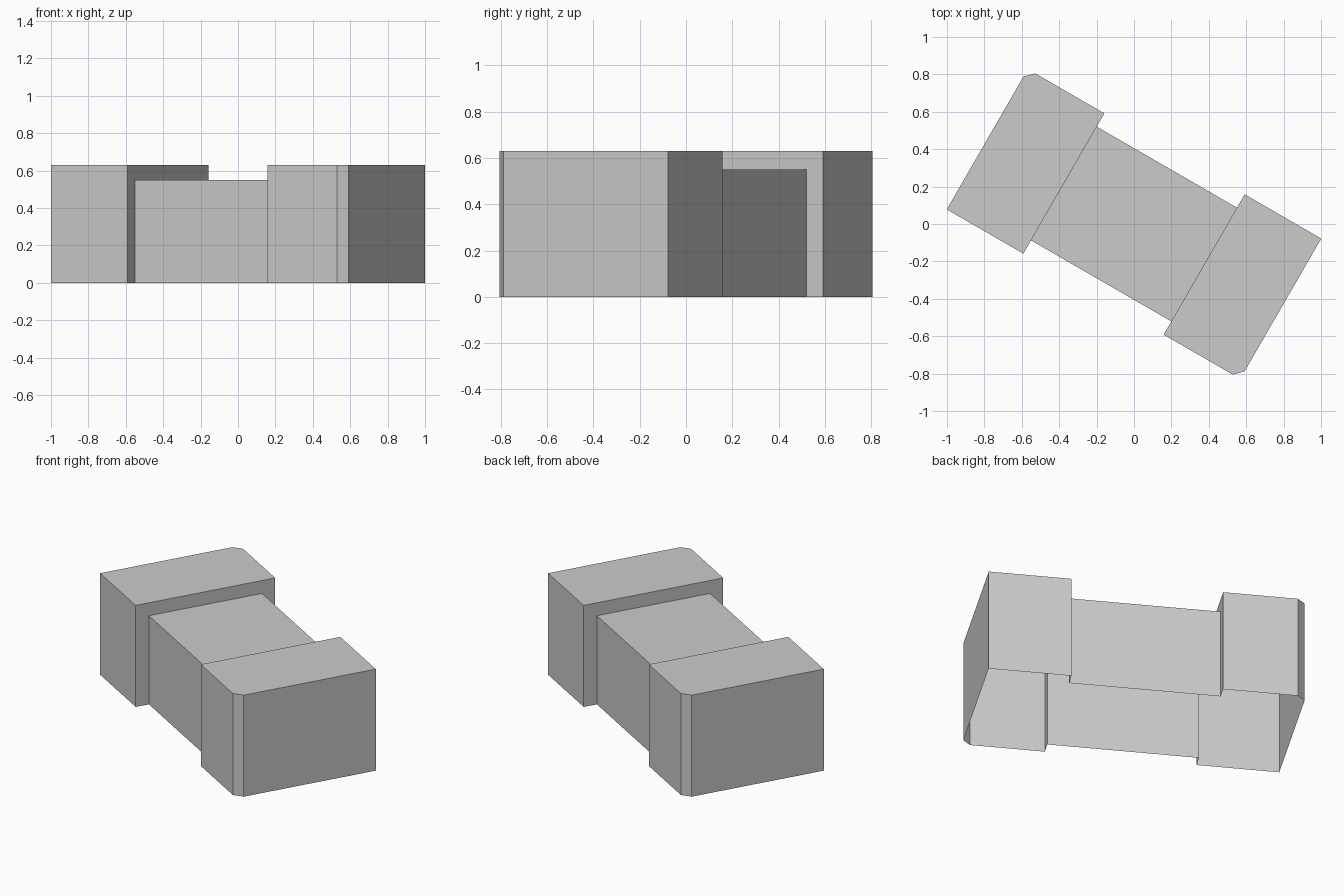
import bpy
import bmesh
from math import radians
from mathutils import Matrix

cube = bpy.data.objects.get("Cube")
if cube:
    bpy.data.objects.remove(cube, do_unlink=True)

TILT = radians(-30)
INNER, OUTER, CHAMFER = 0.433, 0.906, 0.046
END_W, END_H = 0.433, 0.63
MID_W, MID_H = 0.351, 0.55

grey = bpy.data.materials.new("light_grey")
grey.use_nodes = True
colour = (0.6, 0.6, 0.6, 1)
grey.diffuse_color = colour
grey.node_tree.nodes["Principled BSDF"].inputs["Base Color"].default_value = colour


def arch(x, w, h):
    """Upright three-sided outline at a given x, open at the ground."""
    return [(x, -w, 0), (x, -w, h), (x, w, h), (x, w, 0)]


def make_object(name, faces, turn):
    bm = bmesh.new()
    for points in faces:
        bm.faces.new([bm.verts.new(p) for p in points])
    bmesh.ops.remove_doubles(bm, verts=bm.verts, dist=0.0005)
    bmesh.ops.recalc_face_normals(bm, faces=bm.faces)
    # Open shells: make sure the roof points up, and the walls follow it
    roof = max(bm.faces, key=lambda f: f.calc_center_median().z)
    if roof.normal.z < 0:
        bmesh.ops.reverse_faces(bm, faces=bm.faces)
    bm.transform(Matrix.Rotation(turn, 4, "Z"))
    mesh = bpy.data.meshes.new(name)
    bm.to_mesh(mesh)
    bm.free()
    mesh.materials.append(grey)
    obj = bpy.data.objects.new(name, mesh)
    bpy.context.collection.objects.link(obj)


# Wide end block: walls, roof and the stepped face around the middle
plan = [(INNER, -END_W), (OUTER - CHAMFER, -END_W), (OUTER, -END_W + CHAMFER),
        (OUTER, END_W), (INNER, END_W)]
end_faces = [[(*a, 0), (*b, 0), (*b, END_H), (*a, END_H)]
             for a, b in zip(plan, plan[1:])]
end_faces.append([(*p, END_H) for p in plan])
end_faces.append(arch(INNER, END_W, END_H) + arch(INNER, MID_W, MID_H)[::-1])
make_object("left_end_block", end_faces, TILT)
make_object("right_end_block", end_faces, TILT + radians(180))

# Narrower middle: two walls and a roof, open below
near, far = arch(-INNER, MID_W, MID_H), arch(INNER, MID_W, MID_H)
middle_faces = [[near[i], near[i + 1], far[i + 1], far[i]] for i in range(3)]
make_object("middle_block", middle_faces, TILT)
